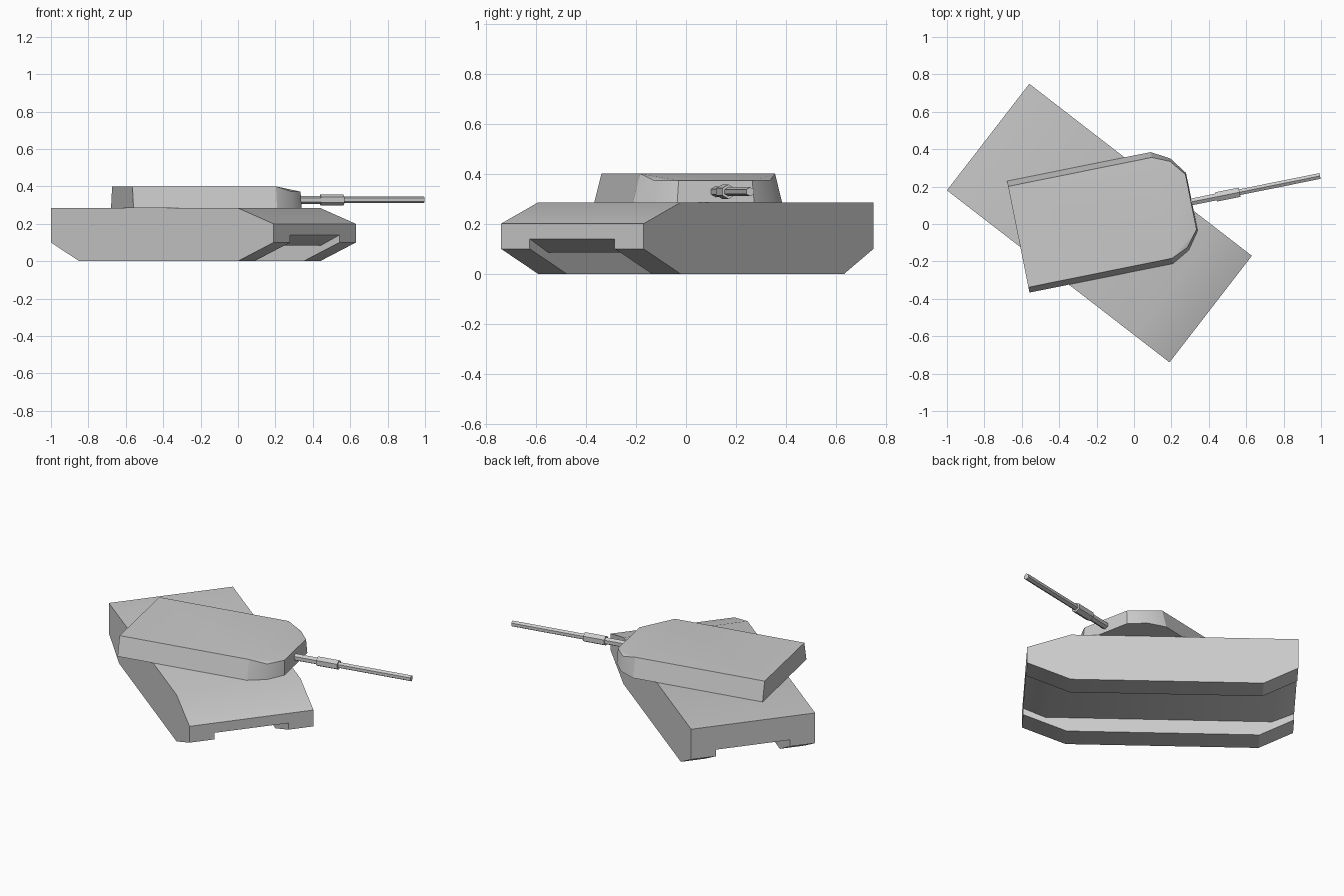
import bpy, bmesh
from math import radians, pi
from mathutils import Matrix

cube = bpy.data.objects.get("Cube")
if cube:
    bpy.data.objects.remove(cube, do_unlink=True)

grey = bpy.data.materials.new("plain_grey")
grey.use_nodes = True
colour = (0.6, 0.6, 0.6, 1)
grey.diffuse_color = colour
grey.node_tree.nodes["Principled BSDF"].inputs["Base Color"].default_value = colour


def finish(name, bm, location, heading):
    """Turn a bmesh into a placed object in the one colour."""
    bmesh.ops.recalc_face_normals(bm, faces=bm.faces)
    mesh = bpy.data.meshes.new(name)
    bm.to_mesh(mesh)
    bm.free()
    mesh.materials.append(grey)
    obj = bpy.data.objects.new(name, mesh)
    bpy.context.collection.objects.link(obj)
    obj.location = location
    obj.rotation_euler.z = radians(heading)
    return obj


def select(obj):
    bpy.ops.object.select_all(action='DESELECT')
    obj.select_set(True)
    bpy.context.view_layer.objects.active = obj


def smooth(obj):
    select(obj)
    bpy.ops.object.shade_smooth_by_angle(angle=radians(25))


def prism(profile, half_width):
    """Extrude a side profile (length, height) across the width."""
    bm = bmesh.new()
    face = bm.faces.new([bm.verts.new((x, -half_width, z)) for x, z in profile])
    new = bmesh.ops.extrude_face_region(bm, geom=[face])["geom"]
    verts = [v for v in new if isinstance(v, bmesh.types.BMVert)]
    bmesh.ops.translate(bm, verts=verts, vec=(0, 2 * half_width, 0))
    return bm


# Hull with a sloped nose and a channel between the track blocks
HULL_AT, HULL_HEADING = (-0.185, 0.005, 0), -37.7
side = [(-0.752, 0.1), (-0.56, 0), (0.51, 0), (0.752, 0.1),
        (0.752, 0.2), (0.51, 0.285), (-0.752, 0.285)]
hull = finish("hull", prism(side, 0.36), HULL_AT, HULL_HEADING)

channel = [(-0.9, -0.1), (0.9, -0.1), (0.9, 0.203), (0.752, 0.14), (0.63, 0.085),
           (-0.63, 0.085), (-0.752, 0.14), (-0.9, 0.203)]
cutter = finish("channel_cutter", prism(channel, 0.215), HULL_AT, HULL_HEADING)
cutter.hide_render = True
cut = hull.modifiers.new("channel", 'BOOLEAN')
cut.operation = 'DIFFERENCE'
cut.solver = 'EXACT'
cut.object = cutter
bpy.context.view_layer.update()
select(hull)
bpy.ops.object.modifier_apply(modifier=cut.name)
bpy.data.objects.remove(cutter, do_unlink=True)
smooth(hull)

# Turret: convex shell from mirrored corner points
TURRET_AT, TURRET_HEADING = (-0.011, 0.054, 0), 11.4
base = [(-0.62, 0.304), (0.163, 0.304), (0.26, 0.25), (0.327, 0.157)]
roof = [(-0.62, 0.275, 0.4), (0.163, 0.275, 0.4), (0.255, 0.235, 0.372), (0.322, 0.15, 0.372)]
bm = bmesh.new()
for x, y, z in [(x, y, 0.285) for x, y in base] + roof:
    for s in (-1, 1):
        bm.verts.new((x, s * y, z))
bmesh.ops.convex_hull(bm, input=bm.verts[:])
bmesh.ops.dissolve_limit(bm, angle_limit=radians(1), verts=bm.verts[:], edges=bm.edges[:])
smooth(finish("turret", bm, TURRET_AT, TURRET_HEADING))

# Gun barrel: six-sided sections, with a thicker sleeve
bm = bmesh.new()
for start, end, radius in [(0.3, 0.46, 0.021), (0.46, 0.587, 0.029), (0.587, 1.026, 0.018)]:
    place = (Matrix.Translation(((start + end) / 2, 0, 0.328))
             @ Matrix.Rotation(pi / 2, 4, 'Y'))
    bmesh.ops.create_cone(bm, cap_ends=True, segments=6, radius1=radius, radius2=radius,
                          depth=end - start, matrix=place @ Matrix.Rotation(pi / 2, 4, 'Z'))
bm.verts.ensure_lookup_table()
# Put a ridge along the top of the barrel
top = max(v.co.z for v in bm.verts)
if top < 0.356:
    bmesh.ops.rotate(bm, verts=bm.verts[:], cent=(0, 0, 0.328),
                     matrix=Matrix.Rotation(pi / 6, 3, 'X'))
finish("gun_barrel", bm, TURRET_AT, TURRET_HEADING)
